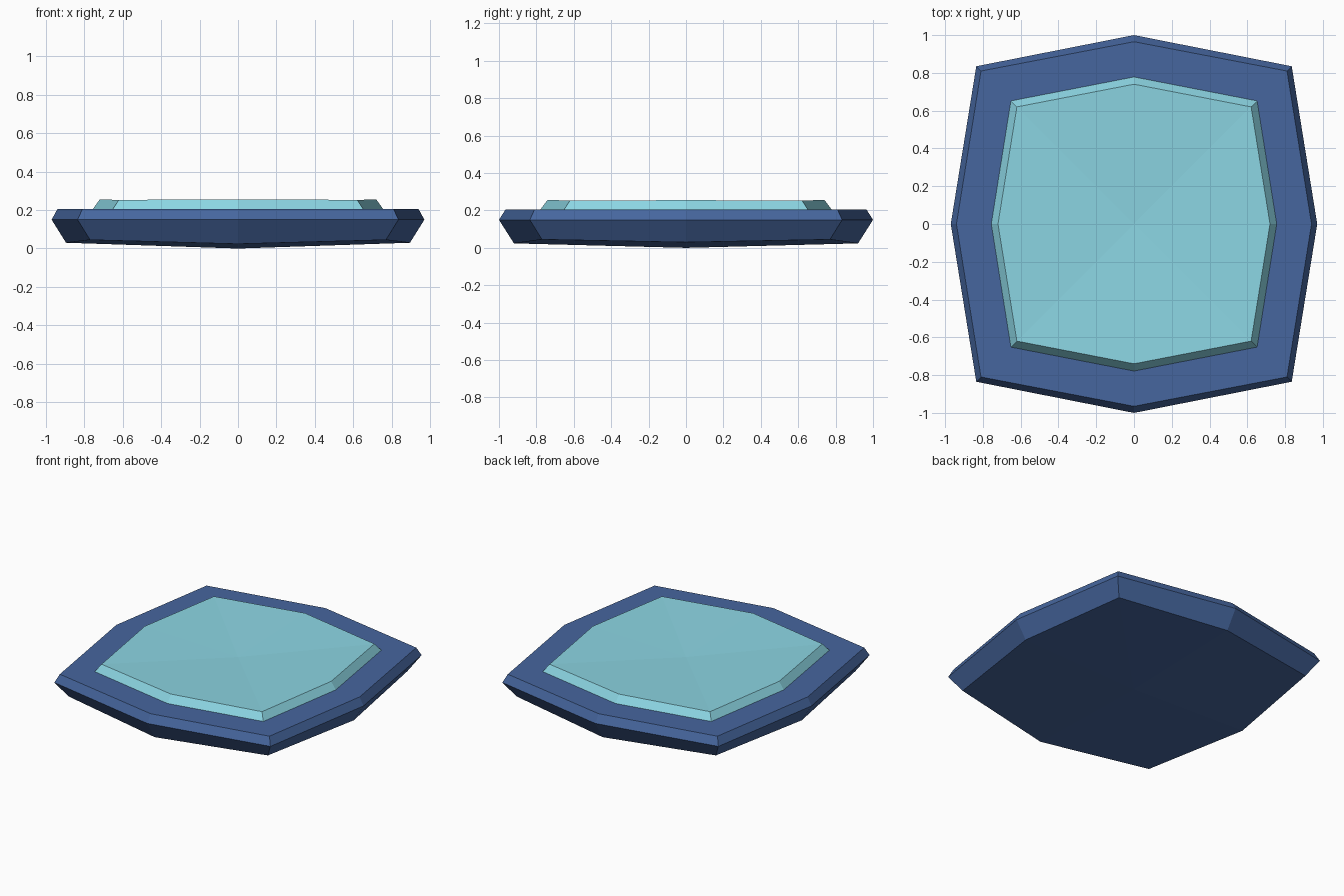
import bpy, bmesh

if "Cube" in bpy.data.objects:
    bpy.data.objects.remove(bpy.data.objects["Cube"])


def material(name, colour):
    m = bpy.data.materials.new(name)
    m.diffuse_color = (*colour, 1)
    m.use_nodes = True
    m.node_tree.nodes["Principled BSDF"].inputs["Base Color"].default_value = m.diffuse_color
    return m


def ring(side, corner, end, z_side, z_corner, z_end):
    """Eight-sided outline: side points on x, end points on y, four corners."""
    s, c, e = side, corner, end
    return [(s, 0, z_side), (c, c, z_corner), (0, e, z_end), (-c, c, z_corner),
            (-s, 0, z_side), (-c, -c, z_corner), (0, -e, z_end), (c, -c, z_corner)]


def lofted(name, rings, bottom_z, top_z, mat):
    """Stack outlines and close both ends with fans to a centre point."""
    bm = bmesh.new()
    loops = [[bm.verts.new(p) for p in r] for r in rings]
    low, high = bm.verts.new((0, 0, bottom_z)), bm.verts.new((0, 0, top_z))
    for i in range(8):
        j = (i + 1) % 8
        for a, b in zip(loops, loops[1:]):
            bm.faces.new((a[i], a[j], b[j], b[i]))
        bm.faces.new((low, loops[0][j], loops[0][i]))
        bm.faces.new((high, loops[-1][i], loops[-1][j]))
    bmesh.ops.recalc_face_normals(bm, faces=bm.faces)
    mesh = bpy.data.meshes.new(name)
    bm.to_mesh(mesh)
    bm.free()
    mesh.materials.append(mat)
    obj = bpy.data.objects.new(name, mesh)
    bpy.context.collection.objects.link(obj)


blue = material("deep blue", (0.061, 0.133, 0.342))
cyan = material("pale cyan", (0.262, 0.67, 0.77))

# Bevelled base slab with a slightly bulging underside
lofted("base_slab", [ring(0.895, 0.77, 0.92, 0.03, 0.045, 0.024),
                     ring(0.97, 0.835, 1.0, 0.15, 0.15, 0.15),
                     ring(0.94, 0.81, 0.965, 0.205, 0.205, 0.205)],
       0.0, 0.205, blue)

# Raised inset panel with a gently dished top
lofted("top_panel", [ring(0.757, 0.653, 0.78, 0.203, 0.203, 0.203),
                     ring(0.72, 0.62, 0.74, 0.255, 0.253, 0.256)],
       0.203, 0.232, cyan)
